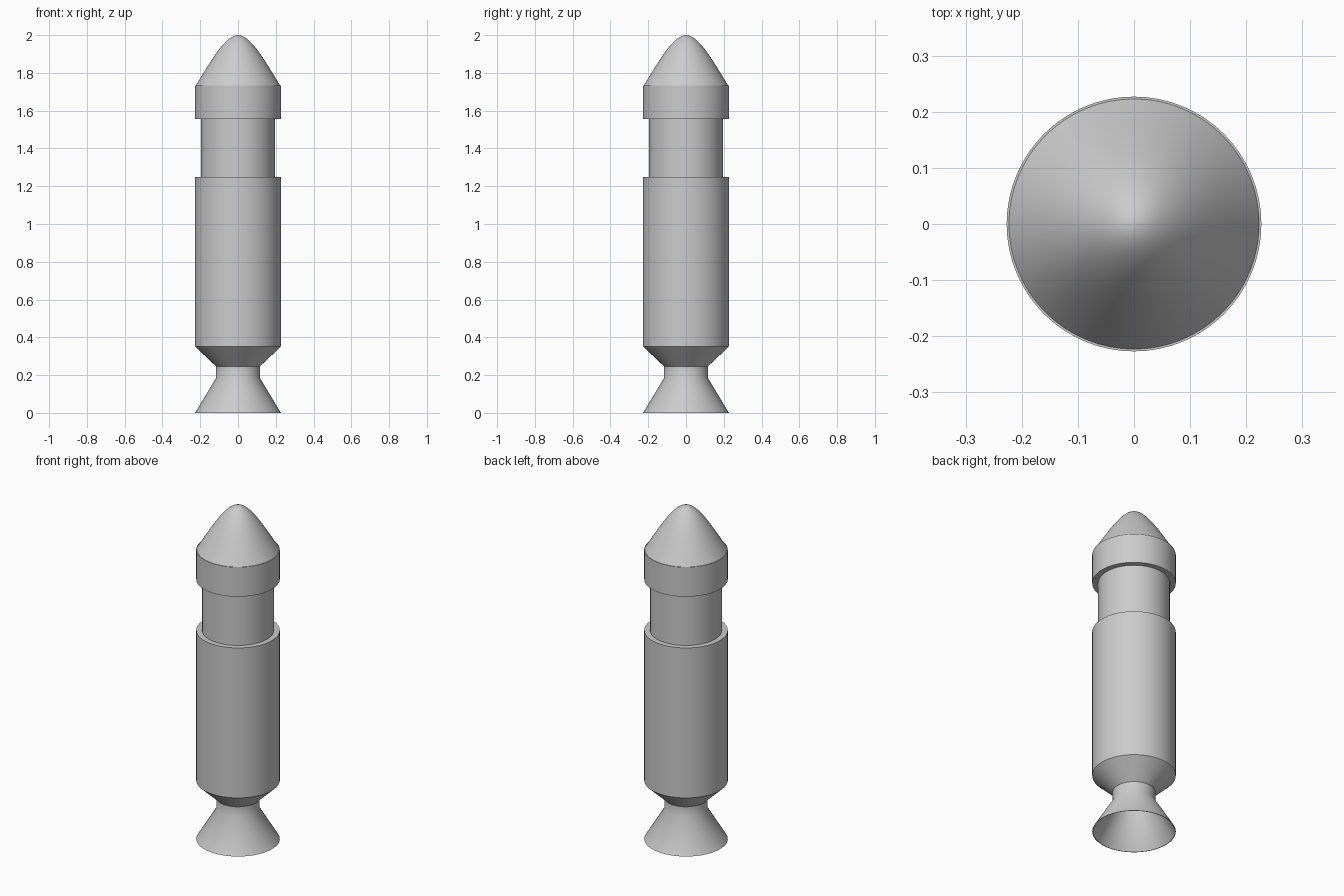
import bpy, bmesh, math
from mathutils import Vector
from mathutils.geometry import interpolate_bezier

SIDES = 64
R = 0.227          # main hull radius

cube = bpy.data.objects.get("Cube")
if cube:
    bpy.data.objects.remove(cube, do_unlink=True)

grey = bpy.data.materials.new("light grey")
grey.use_nodes = True
colour = (0.6, 0.6, 0.6, 1)
grey.diffuse_color = colour
grey.node_tree.nodes["Principled BSDF"].inputs["Base Color"].default_value = colour


def lathe(name, profile, angle=30):
    """Spin (radius, height) points about the z axis."""
    bm = bmesh.new()
    verts = [bm.verts.new((r, 0, z)) for r, z in profile]
    edges = [bm.edges.new(pair) for pair in zip(verts, verts[1:])]
    bmesh.ops.spin(bm, geom=verts + edges, axis=(0, 0, 1), cent=(0, 0, 0),
                   angle=math.tau, steps=SIDES, use_duplicate=False)
    bmesh.ops.remove_doubles(bm, verts=bm.verts, dist=1e-5)
    bmesh.ops.recalc_face_normals(bm, faces=bm.faces)
    mesh = bpy.data.meshes.new(name)
    bm.to_mesh(mesh)
    bm.free()
    mesh.materials.append(grey)
    obj = bpy.data.objects.new(name, mesh)
    bpy.context.collection.objects.link(obj)
    bpy.ops.object.select_all(action='DESELECT')
    obj.select_set(True)
    bpy.context.view_layer.objects.active = obj
    bpy.ops.object.shade_smooth_by_angle(angle=math.radians(angle))
    return obj


# Hollow engine bell with its throat
lathe("engine_bell", [(0, 0.246), (0.116, 0.246), (0.116, 0.185), (R, 0),
                      (R - 0.003, 0), (0.113, 0.185), (0.113, 0.243), (0, 0.243)], 40)

# Main hull with tapered tail
lathe("main_hull", [(0, 0.246), (0.116, 0.246), (R, 0.351), (R, 1.25), (0, 1.25)])

# Narrow middle section
lathe("upper_stage", [(0, 1.25), (0.195, 1.25), (0.195, 1.557), (0, 1.557)])

# Collar under the nose
lathe("collar", [(0, 1.557), (R, 1.557), (R, 1.734), (0, 1.734)])

# Rounded nose cone
curve = interpolate_bezier(Vector((0.223, 1.734)), Vector((0.15, 1.85)),
                           Vector((0.07, 2)), Vector((0, 2)), 16)
lathe("nose_cone", [(0, 1.734)] + [(p.x, p.y) for p in curve])
